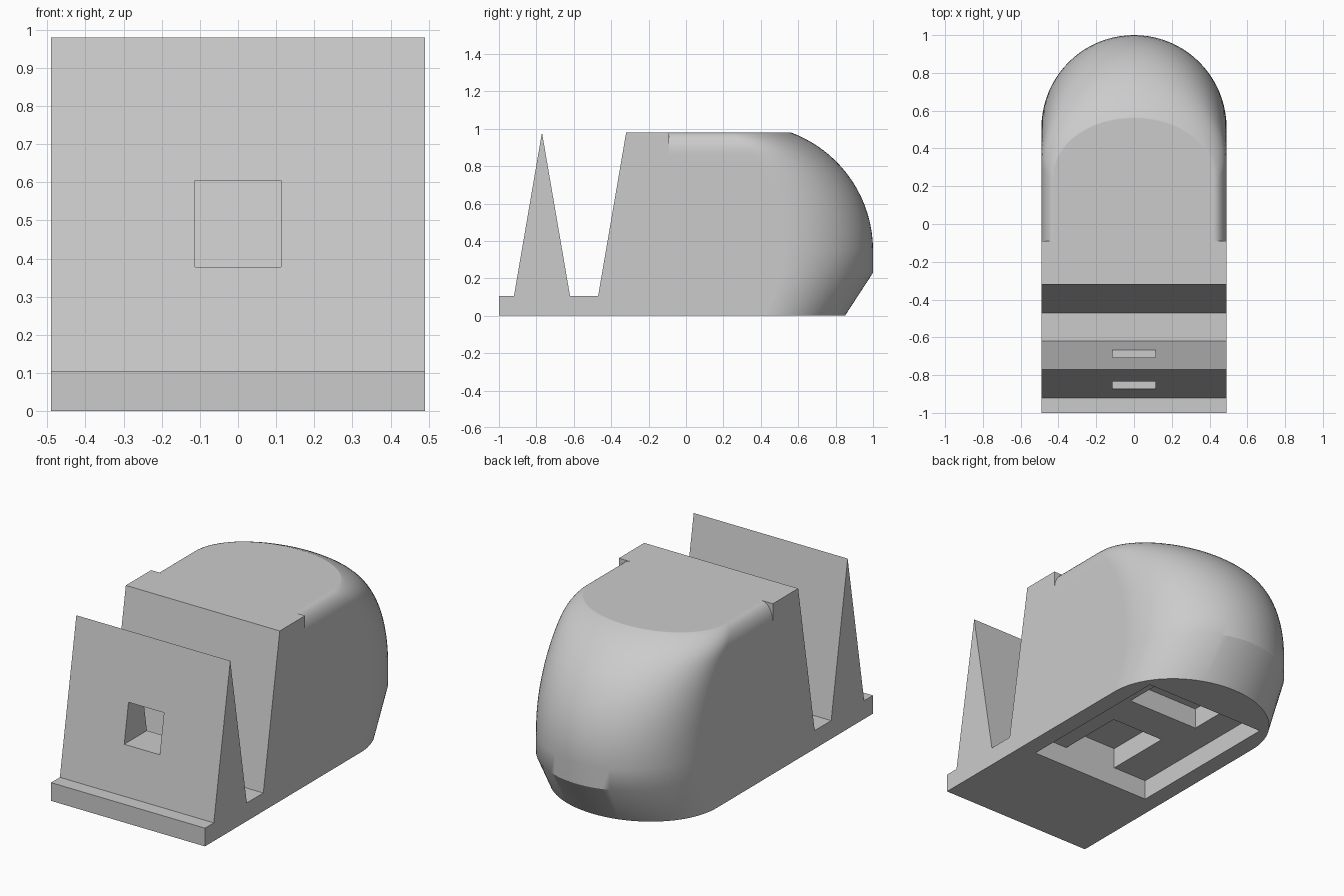
import bpy
import bmesh
import math

cube = bpy.data.objects.get("Cube")
if cube:
    bpy.data.objects.remove(cube, do_unlink=True)

grey = bpy.data.materials.new("plain_grey")
grey.use_nodes = True
grey.diffuse_color = (0.6, 0.6, 0.6, 1)
grey.node_tree.nodes["Principled BSDF"].inputs["Base Color"].default_value = (0.6, 0.6, 0.6, 1)

HALF = 0.49      # half width
TOP = 0.98       # height
SPLIT = -0.09    # where the square front block meets the rounded rear


def make(name, rings):
    """Skin a list of closed rings and cap both ends."""
    bm = bmesh.new()
    loops = [[bm.verts.new(p) for p in ring] for ring in rings]
    n = len(loops[0])
    for a, b in zip(loops, loops[1:]):
        for i in range(n):
            j = (i + 1) % n
            bm.faces.new((a[i], a[j], b[j], b[i]))
    bm.faces.new(loops[0][::-1])
    bm.faces.new(loops[-1])
    bmesh.ops.recalc_face_normals(bm, faces=bm.faces)
    mesh = bpy.data.meshes.new(name)
    bm.to_mesh(mesh)
    bm.free()
    mesh.materials.append(grey)
    obj = bpy.data.objects.new(name, mesh)
    bpy.context.collection.objects.link(obj)
    return obj


def box(name, x, y0, y1, z0, z1):
    outline = [(-x, y0), (x, y0), (x, y1), (-x, y1)]
    return make(name, [[(px, py, z) for px, py in outline] for z in (z0, z1)])


def combine(target, tool, operation):
    """Apply a boolean and discard the tool."""
    tool.hide_render = True
    mod = target.modifiers.new(operation.lower(), 'BOOLEAN')
    mod.operation = operation
    mod.solver = 'EXACT'
    mod.object = tool
    bpy.context.view_layer.objects.active = target
    bpy.ops.object.modifier_apply(modifier=mod.name)
    bpy.data.objects.remove(tool, do_unlink=True)


# Base plate, wedge and sloped block from one side profile
profile = [(-1, 0), (SPLIT, 0), (SPLIT, TOP), (-0.32, TOP), (-0.47, 0.105),
           (-0.62, 0.105), (-0.77, TOP), (-0.92, 0.105), (-1, 0.105)]
body = make("body", [[(x, y, z) for y, z in profile] for x in (-HALF, HALF)])


# Rounded rear: rings with an elliptical back end
def rear_ring(z, width, centre, back, segments=40):
    pts = [(width, SPLIT, z)]
    for i in range(segments + 1):
        a = math.pi * i / segments
        pts.append((width * math.cos(a), centre + (back - centre) * math.sin(a), z))
    pts.append((-width, SPLIT, z))
    return pts


rings = [rear_ring(0, HALF, 0.42, 0.85), rear_ring(0.23, HALF, 0.51, 1)]
steps, radius, rise = 20, 0.671, 0.63
for i in range(steps + 1):
    h = rise * math.sin(math.pi / 2 * i / steps)
    z = 0.35 + h
    back = 1 - radius + math.sqrt(radius ** 2 - h ** 2)
    # narrow shoulder rounding along the top side edges
    t = min(1, max(0, (z - 0.87) / (TOP - 0.87)))
    width = HALF - 0.07 * (1 - math.sqrt(1 - t * t))
    depth = HALF - 0.19 * (1 - math.sqrt(max(0, 1 - (h / rise) ** 2)))
    rings.append(rear_ring(z, width, back - depth, back))
combine(body, make("rounded_rear", rings), 'UNION')

# Window through the wedge
combine(body, box("window_cutter", 0.113, -0.95, -0.58, 0.378, 0.605), 'DIFFERENCE')

# Underside tray with two deeper wells
combine(body, box("tray_cutter", 0.39, -0.37, 0.6, -0.1, 0.115), 'DIFFERENCE')
combine(body, box("front_well_cutter", 0.17, -0.37, 0.03, -0.1, 0.235), 'DIFFERENCE')
combine(body, box("rear_well_cutter", 0.23, 0.245, 0.53, -0.1, 0.235), 'DIFFERENCE')

# Smooth the dome, keep the flat faces crisp
bpy.ops.object.select_all(action='DESELECT')
body.select_set(True)
bpy.context.view_layer.objects.active = body
bpy.ops.object.shade_smooth_by_angle(angle=math.radians(30))
normals = body.modifiers.new("even_normals", 'WEIGHTED_NORMAL')
normals.keep_sharp = True
